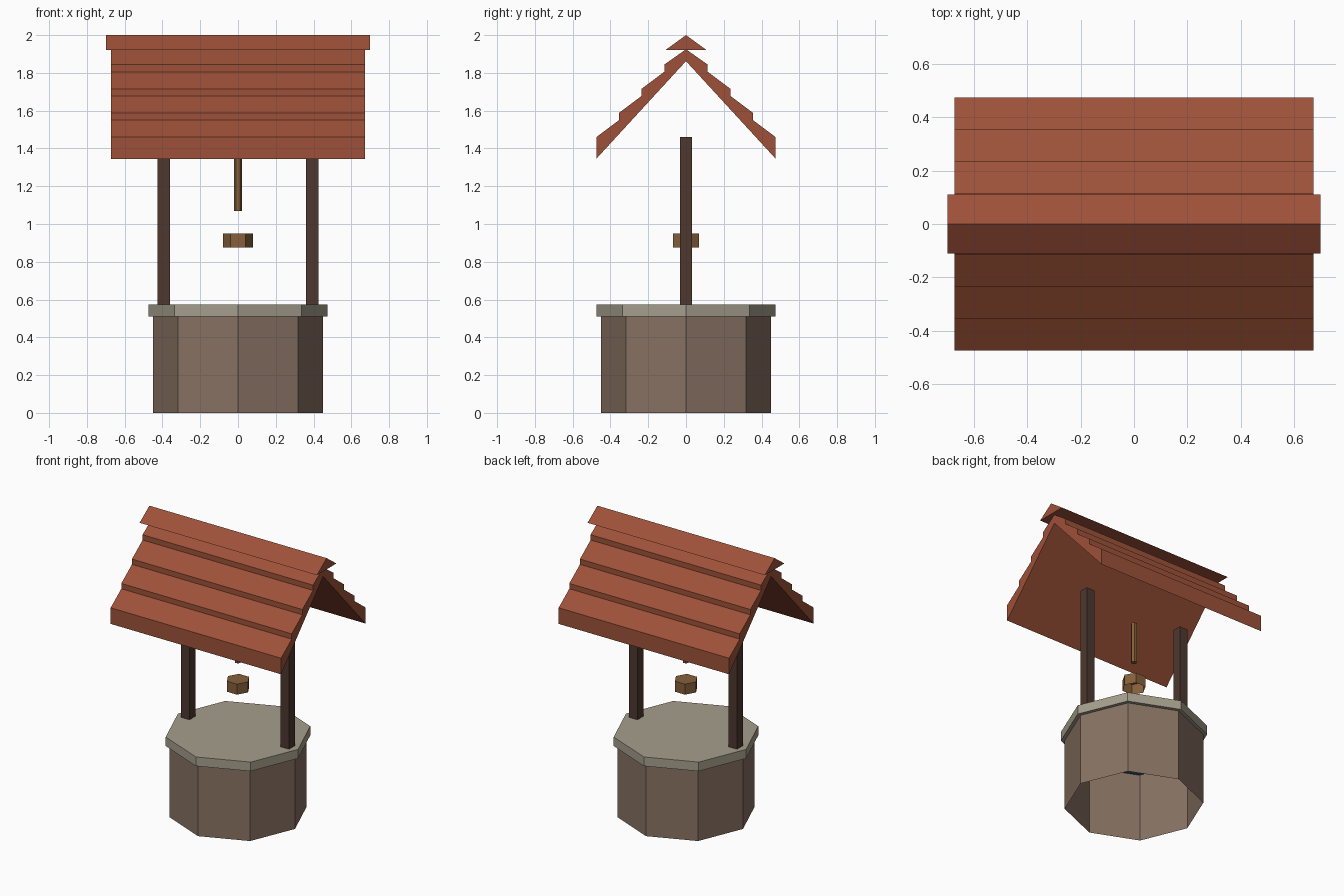
import bpy
import bmesh
from math import cos, sin, tau

if "Cube" in bpy.data.objects:
    bpy.data.objects.remove(bpy.data.objects["Cube"], do_unlink=True)


def material(name, rgb):
    """Flat material from an sRGB triple, stored as linear."""
    color = [(c / 255) ** 2.2 for c in rgb] + [1.0]
    mat = bpy.data.materials.new(name)
    mat.use_nodes = True
    mat.diffuse_color = color
    mat.node_tree.nodes["Principled BSDF"].inputs["Base Color"].default_value = color
    return mat


roof_red = material("roof red", (156, 82, 59))
stone_brown = material("stone brown", (134, 113, 98))
rim_grey = material("rim grey", (164, 157, 139))
dark_wood = material("dark wood", (78, 58, 50))
light_wood = material("light wood", (133, 96, 61))
water_teal = material("water teal", (42, 104, 124))


def sweep(name, start, end, mat, bottom=True, top=True):
    """Bridge two matching outlines, with optional end caps."""
    bm = bmesh.new()
    a = [bm.verts.new(p) for p in start]
    b = [bm.verts.new(p) for p in end]
    for i in range(len(a)):
        j = (i + 1) % len(a)
        bm.faces.new((a[i], a[j], b[j], b[i]))
    if bottom:
        bm.faces.new(a[::-1])
    if top:
        bm.faces.new(b)
    mesh = bpy.data.meshes.new(name)
    bm.to_mesh(mesh)
    bm.free()
    mesh.materials.append(mat)
    obj = bpy.data.objects.new(name, mesh)
    bpy.context.collection.objects.link(obj)
    return obj


def prism(name, sides, radius, z0, z1, mat, **caps):
    """Upright regular prism with a corner on the x axis."""
    ring = [(radius * cos(tau * i / sides), radius * sin(tau * i / sides))
            for i in range(sides)]
    return sweep(name, [(x, y, z0) for x, y in ring],
                 [(x, y, z1) for x, y in ring], mat, **caps)


def along_x(name, profile, half, mat):
    """Extrude a counter-clockwise (y, z) profile along x."""
    return sweep(name, [(-half, y, z) for y, z in profile],
                 [(half, y, z) for y, z in profile], mat)


# Octagonal well: open-bottomed wall, water inside, flat rim
prism("well_wall", 8, 0.45, 0, 0.51, stone_brown, bottom=False, top=False)
prism("water", 8, 0.42, 0.47, 0.49, water_teal)
prism("well_rim", 8, 0.475, 0.51, 0.575, rim_grey)

# Two square posts
for side, x in (("left", 0.393), ("right", -0.393)):
    w = 0.033
    square = [(x - w, -w), (x + w, -w), (x + w, w), (x - w, w)]
    sweep(side + "_post", [(px, py, 0.57) for px, py in square],
          [(px, py, 1.46) for px, py in square], dark_wood)

# Rope and bucket
prism("rope", 6, 0.02, 1.07, 1.36, light_wood)
prism("bucket", 6, 0.079, 0.875, 0.95, light_wood, bottom=False)

# Roof: stepped shingle courses over a straight underside
steps = []
for course in range(4):
    y, z = 0.475 - 0.12 * course, 1.46 + 0.128 * course
    if course:
        steps.append((y, z - 0.038))
    steps.append((y, z))
ridge, eave = (0, 1.925), (0.475, 1.345)
half_outline = [eave] + steps
mirrored = [(-y, z) for y, z in reversed(half_outline)]
along_x("roof", half_outline + [ridge] + mirrored + [(0, 1.862)], 0.673, roof_red)

# Ridge cap
along_x("ridge_cap", [(-0.11, 1.92), (0.11, 1.92), (0, 2.0)], 0.70, roof_red)
